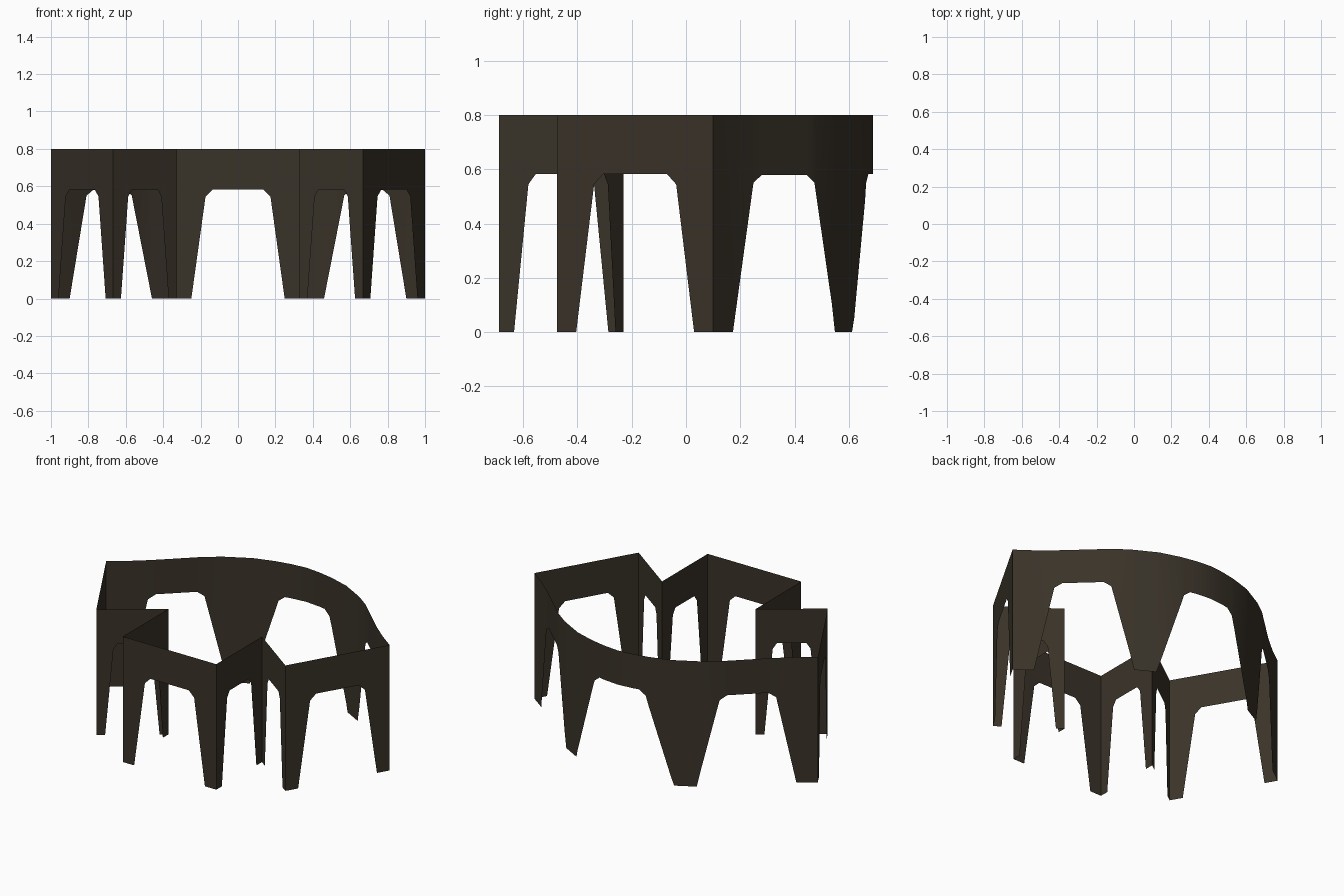
import bpy

if "Cube" in bpy.data.objects:
    bpy.data.objects.remove(bpy.data.objects["Cube"])

TOP = 0.8

wood = bpy.data.materials.new("dark brown")
wood.diffuse_color = (0.042, 0.033, 0.022, 1)
wood.use_nodes = True
wood.node_tree.nodes["Principled BSDF"].inputs["Base Color"].default_value = wood.diffuse_color


def interp(table, t):
    """Piecewise linear lookup in a list of (t, value)."""
    for (t0, v0), (t1, v1) in zip(table, table[1:]):
        if t <= t1:
            return v0 + (v1 - v0) * (t - t0) / (t1 - t0)
    return table[-1][1]


def wall(name, plan, underside, stations, smooth=False):
    """Thin sheet from the underside profile up to the flat top edge."""
    verts = []
    for t in stations:
        x, y = plan(t)
        verts += [(x, y, interp(underside, t)), (x, y, TOP)]
    faces = [(2*i, 2*i + 2, 2*i + 3, 2*i + 1) for i in range(len(stations) - 1)]
    me = bpy.data.meshes.new(name)
    me.from_pydata(verts, [], faces)
    me.materials.append(wood)
    if smooth:
        me.polygons.foreach_set("use_smooth", [True] * len(faces))
    ob = bpy.data.objects.new(name, me)
    bpy.context.collection.objects.link(ob)


# Underside of a straight panel: two tapered feet and a chamfered opening
half = [(0, 0), (0.122, 0), (0.237, 0.545), (0.295, 0.582)]
arch = half + [(1 - t, z) for t, z in reversed(half)]


def panel(name, p, q):
    wall(name, lambda t: (p[0] + (q[0] - p[0])*t, p[1] + (q[1] - p[1])*t),
         arch, [t for t, z in arch])


# Straight panels, mirrored left and right
for side, s in (("left", -1), ("right", 1)):
    panel(side + "_side_panel", (s*0.667, -0.475), (s*1.0, 0.10))
    panel(side + "_notch_panel", (s*0.33, -0.23), (s*0.667, -0.475))
    panel(side + "_inner_panel", (s*0.33, -0.69), (s*0.33, -0.23))
panel("front_panel", (-0.33, -0.69), (0.33, -0.69))

# Curved back wall with three openings
curve = [(0, 0.69), (0.1, 0.68), (0.2, 0.66), (0.33, 0.62), (0.48, 0.538),
         (0.57, 0.472), (0.7, 0.35), (0.8, 0.257), (0.9, 0.173), (1, 0.10)]
under = [(0, 0.582), (0.14, 0.582), (0.18, 0.55), (0.345, 0), (0.46, 0),
         (0.568, 0.55), (0.60, 0.58), (0.775, 0.58), (0.81, 0.55),
         (0.90, 0), (1, 0)]
xs = sorted({x for x, v in curve + under})
stations = [-x for x in reversed(xs[1:])] + xs
full_under = [(-x, z) for x, z in reversed(under[1:])] + under
wall("curved_back", lambda x: (x, interp(curve, abs(x))), full_under,
     list(reversed(stations))[::-1], smooth=True)
